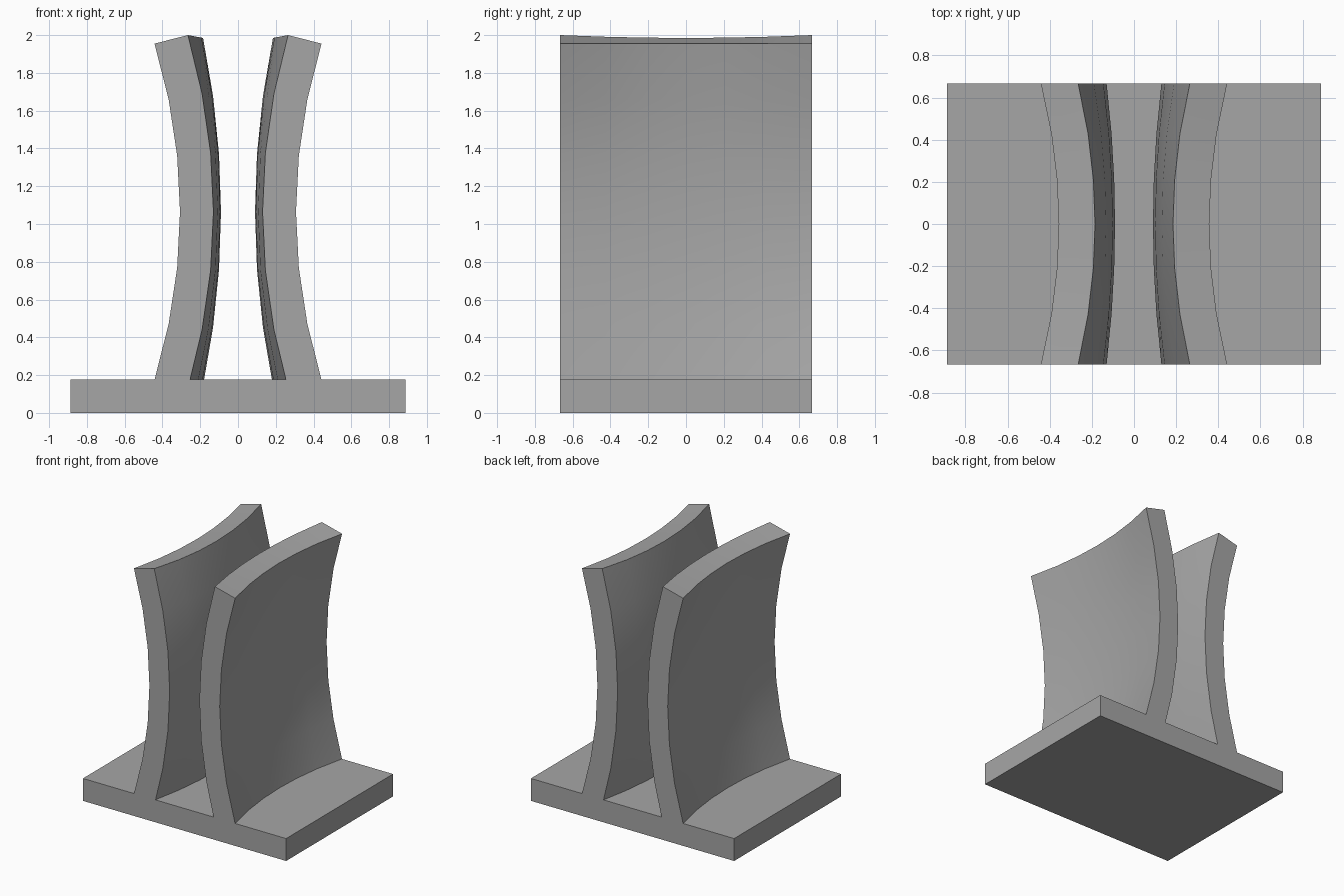
import bpy, bmesh, math

if "Cube" in bpy.data.objects:
    bpy.data.objects.remove(bpy.data.objects["Cube"])

HALF_Y, BASE_TOP, MID_Z = 0.667, 0.177, 1.065
US = [i / 3 for i in range(-3, 4)]                  # height stations
VS = [-1, -0.64, -0.315, 0, 0.315, 0.64, 1]         # depth stations

grey = bpy.data.materials.new("dark_grey")
grey.diffuse_color = (0.38, 0.38, 0.38, 1)
grey.use_nodes = True
grey.node_tree.nodes["Principled BSDF"].inputs["Base Color"].default_value = grey.diffuse_color


def make_object(name, bm):
    bmesh.ops.recalc_face_normals(bm, faces=bm.faces)
    mesh = bpy.data.meshes.new(name)
    bm.to_mesh(mesh)
    bm.free()
    mesh.materials.append(grey)
    obj = bpy.data.objects.new(name, mesh)
    bpy.context.collection.objects.link(obj)
    return obj


# base plate
bm = bmesh.new()
bmesh.ops.create_cube(bm, size=1)
for v in bm.verts:
    v.co.x *= 1.775
    v.co.y *= 2 * HALF_Y
    v.co.z = (v.co.z + 0.5) * BASE_TOP
make_object("base_plate", bm)


# doubly curved wall: outer skin and parallel inner skin
def outer(u, v):
    x = 0.267 + 0.04 * v * v + 0.09 * u * u + 0.045 * u * u * v * v
    return x, v * HALF_Y, MID_Z + u * 0.89


def inner(u, v):
    x = 0.09 + 0.04 * v * v + 0.095 * u * u + 0.04 * u * u * v * v
    return x, v * HALF_Y, MID_Z + u * (0.92 + 0.015 * v * v)


bm = bmesh.new()
skins = [[[bm.verts.new(f(u, v)) for v in VS] for u in US] for f in (outer, inner)]
n = len(US)
for g in skins:
    for i in range(n - 1):
        for j in range(n - 1):
            bm.faces.new((g[i][j], g[i + 1][j], g[i + 1][j + 1], g[i][j + 1]))
a, b = skins
for k in range(n - 1):
    for e in (0, n - 1):
        bm.faces.new((a[e][k], a[e][k + 1], b[e][k + 1], b[e][k]))
        bm.faces.new((a[k][e], a[k + 1][e], b[k + 1][e], b[k][e]))
wall = make_object("curved_walls", bm)
bpy.context.view_layer.objects.active = wall
wall.select_set(True)
bpy.ops.object.shade_smooth_by_angle(angle=math.radians(30))
mirror = wall.modifiers.new("mirror", 'MIRROR')
mirror.use_axis[0] = True
mirror.use_mirror_merge = False
